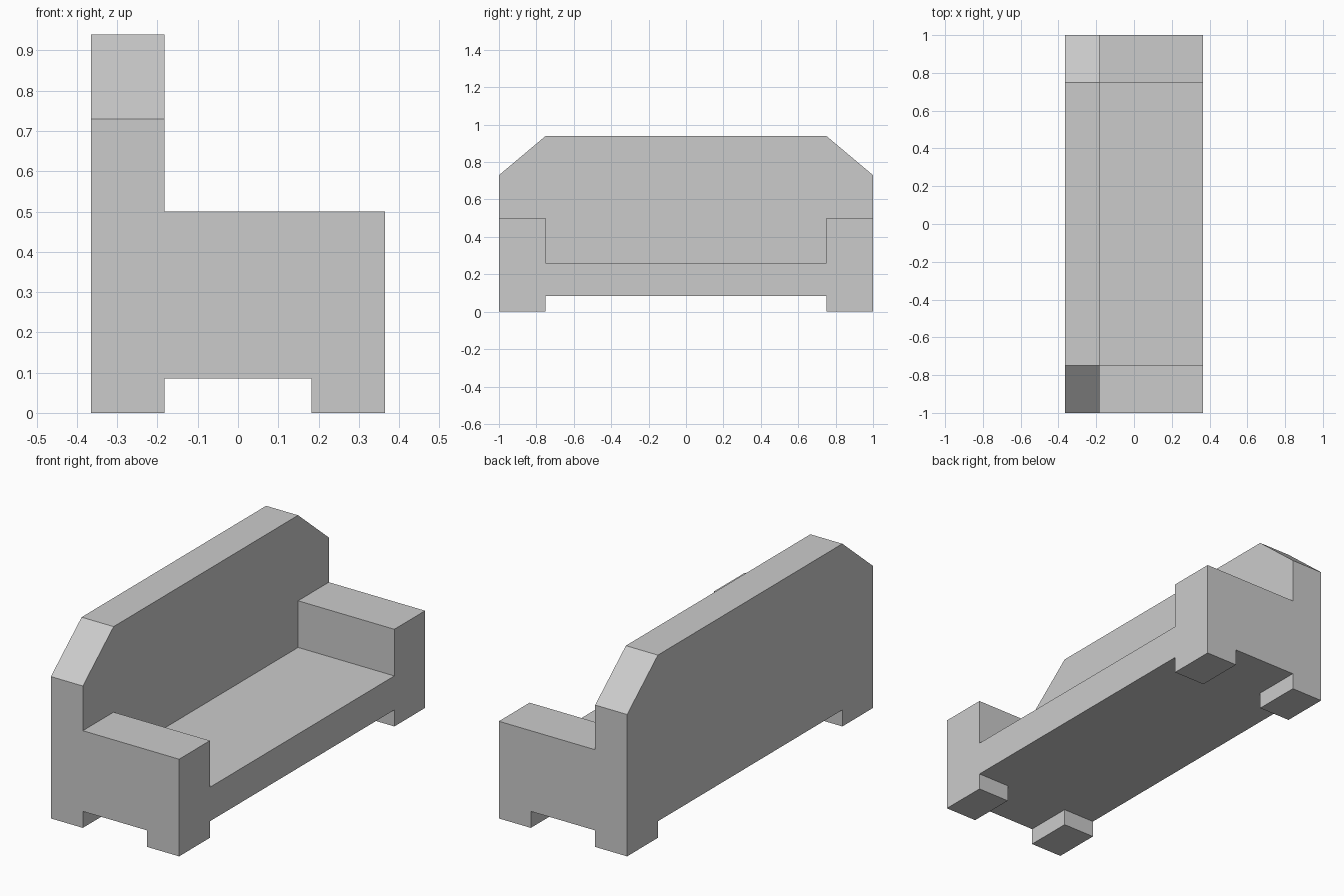
import bpy
import bmesh

if "Cube" in bpy.data.objects:
    bpy.data.objects.remove(bpy.data.objects["Cube"])

# Main dimensions
X, Y = 0.365, 1.0            # half depth, half width
BACK_X, ARM_Y = -0.183, 0.75  # front of backrest, inner side of arms
LEG_X = 0.183                # inner side of legs
LEG_Z, SEAT_Z, ARM_Z, SIDE_Z, TOP_Z = 0.085, 0.26, 0.50, 0.73, 0.94


def mirrored(half):
    """Close a half outline by mirroring it across the first coordinate."""
    return half + [(-a, b) for a, b in reversed(half)]


def prism(name, outline, axis, lo, hi):
    """Extrude a closed outline along x (outline is y,z) or z (outline is x,y)."""
    bm = bmesh.new()
    place = (lambda a, b: (lo, a, b)) if axis == "x" else (lambda a, b: (a, b, lo))
    face = bm.faces.new([bm.verts.new(place(a, b)) for a, b in outline])
    ext = bmesh.ops.extrude_face_region(bm, geom=[face])
    verts = [v for v in ext["geom"] if isinstance(v, bmesh.types.BMVert)]
    d = hi - lo
    bmesh.ops.translate(bm, verts=verts, vec=(d, 0, 0) if axis == "x" else (0, 0, d))
    bmesh.ops.recalc_face_normals(bm, faces=bm.faces)
    mesh = bpy.data.meshes.new(name)
    bm.to_mesh(mesh)
    bm.free()
    obj = bpy.data.objects.new(name, mesh)
    bpy.context.collection.objects.link(obj)
    return obj


def carve(target, cutter):
    """Cut a helper solid out of the target, then remove the helper."""
    cutter.hide_render = True
    mod = target.modifiers.new("carve", "BOOLEAN")
    mod.operation, mod.solver, mod.object = "DIFFERENCE", "EXACT", cutter
    bpy.context.view_layer.objects.active = target
    bpy.ops.object.modifier_apply(modifier=mod.name)
    bpy.data.objects.remove(cutter)


# Sofa block: backrest silhouette with sloped shoulders
sofa = prism("sofa", mirrored([(Y, 0), (Y, SIDE_Z), (ARM_Y, TOP_Z)]), "x", -X, X)

# Space above the seat and the armrests
carve(sofa, prism("seat_space", mirrored(
    [(ARM_Y, SEAT_Z), (ARM_Y, ARM_Z), (1.2, ARM_Z), (1.2, 1.2)]), "x", BACK_X, 0.6))

# Cross-shaped space under the base, leaving four corner legs
carve(sofa, prism("leg_space", mirrored(
    [(LEG_X, -1.2), (LEG_X, -ARM_Y), (0.6, -ARM_Y),
     (0.6, ARM_Y), (LEG_X, ARM_Y), (LEG_X, 1.2)]), "z", -0.1, LEG_Z))
